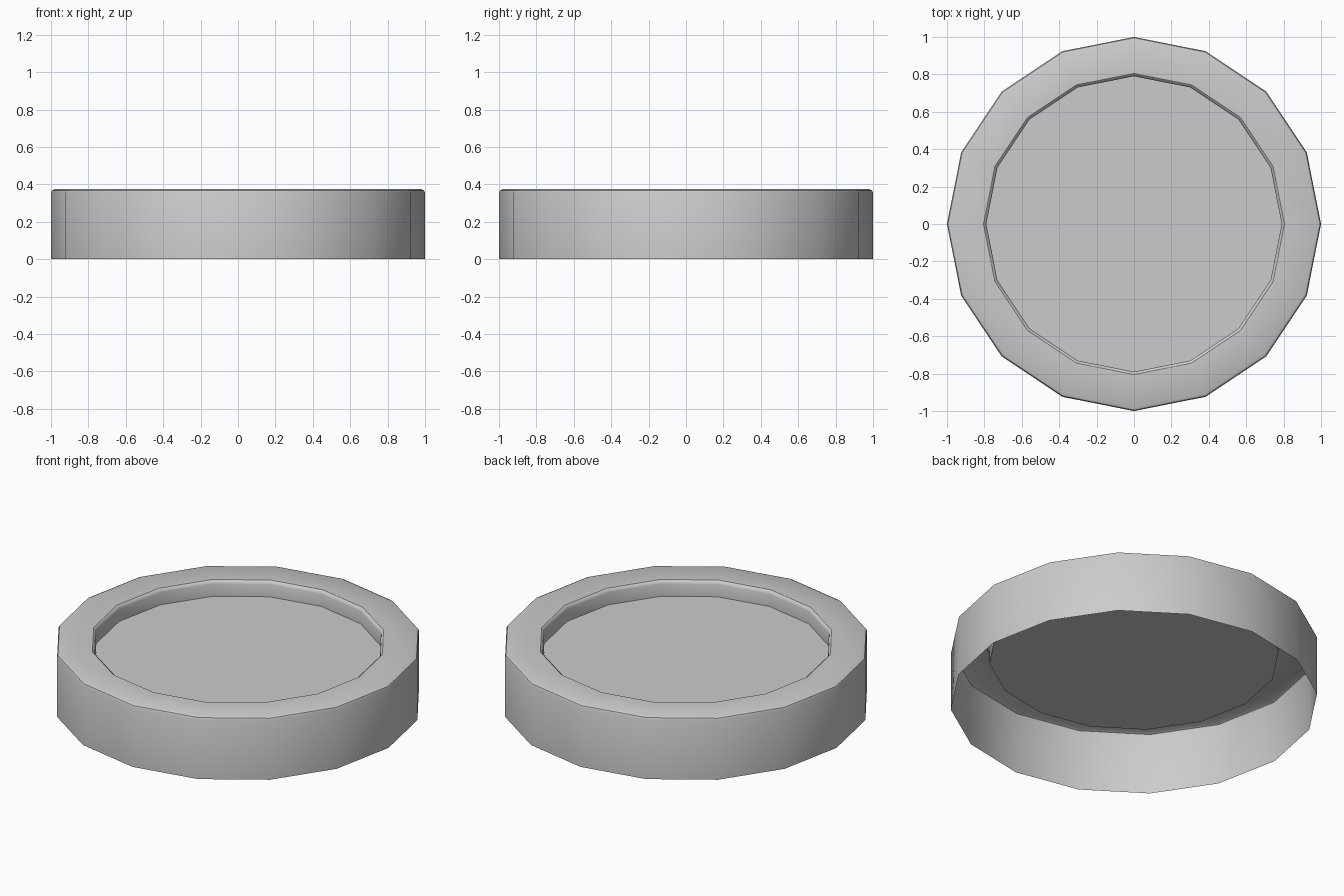
import bpy
import bmesh
import math

if "Cube" in bpy.data.objects:
    bpy.data.objects.remove(bpy.data.objects["Cube"])

SIDES = 16

# Half profile (radius, height): outer wall, softened rim, recess wall
PROFILE = [
    (1.0, 0.0),
    (1.0, 0.355), (0.995, 0.367), (0.98, 0.374),
    (0.805, 0.374), (0.795, 0.367), (0.79, 0.355),
    (0.79, 0.28),
]


def ring(bm, radius, z):
    step = math.tau / SIDES
    return [bm.verts.new((radius * math.cos(i * step), radius * math.sin(i * step), z))
            for i in range(SIDES)]


bm = bmesh.new()
rings = [ring(bm, r, z) for r, z in PROFILE]

# Open-bottomed shell
for lower, upper in zip(rings, rings[1:]):
    for i in range(SIDES):
        j = (i + 1) % SIDES
        bm.faces.new((lower[i], lower[j], upper[j], upper[i]))

# Recessed top panel
bm.faces.new(rings[-1])

mesh = bpy.data.meshes.new("round_cap")
bm.to_mesh(mesh)
bm.free()

cap = bpy.data.objects.new("round_cap", mesh)
bpy.context.collection.objects.link(cap)
bpy.context.view_layer.objects.active = cap
cap.select_set(True)
bpy.ops.object.shade_smooth_by_angle(angle=math.radians(35))
